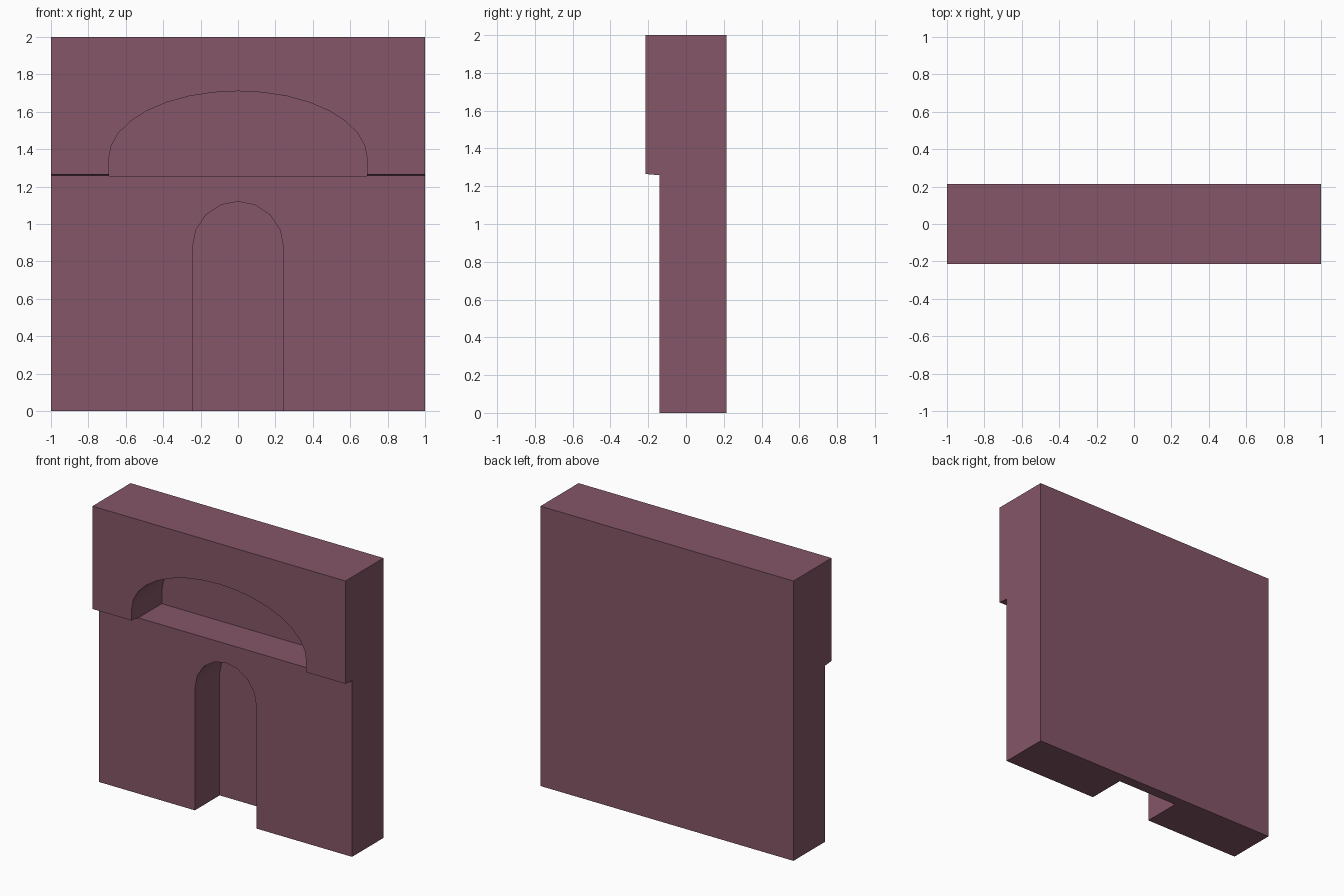
import bpy, bmesh, math
from mathutils import Vector

if "Cube" in bpy.data.objects:
    bpy.data.objects.remove(bpy.data.objects["Cube"])


def extrude_profile(name, points, offset):
    """Closed solid from a planar 3D outline pushed along offset."""
    bm = bmesh.new()
    face = bm.faces.new([bm.verts.new(p) for p in points])
    new = bmesh.ops.extrude_face_region(bm, geom=[face])["geom"]
    bmesh.ops.translate(bm, vec=Vector(offset),
                        verts=[v for v in new if isinstance(v, bmesh.types.BMVert)])
    bmesh.ops.recalc_face_normals(bm, faces=bm.faces)
    mesh = bpy.data.meshes.new(name)
    bm.to_mesh(mesh)
    bm.free()
    obj = bpy.data.objects.new(name, mesh)
    bpy.context.collection.objects.link(obj)
    return obj


def arch_cutter(name, half_width, bottom, spring, rise, segments, back):
    """Arched block reaching from in front of the wall to y = back."""
    pts = [(-half_width, -0.4, bottom), (half_width, -0.4, bottom)]
    for i in range(segments + 1):
        a = math.pi * i / segments
        pts.append((half_width * math.cos(a), -0.4, spring + rise * math.sin(a)))
    return extrude_profile(name, pts, (0, back + 0.4, 0))


# Wall slab with overhanging upper section
side = [(-0.14, 0), (0.215, 0), (0.215, 2), (-0.215, 2), (-0.215, 1.265), (-0.14, 1.258)]
wall = extrude_profile("wall", [(-1, y, z) for y, z in side], (2, 0, 0))

# Doorway niche and wide arched niche above it
cutters = [
    arch_cutter("doorway_cutter", 0.243, -0.2, 0.875, 0.245, 8, 0.14),
    arch_cutter("upper_niche_cutter", 0.69, 1.256, 1.35, 0.36, 16, 0.125),
]
bpy.context.view_layer.objects.active = wall
wall.select_set(True)
for cutter in cutters:
    cutter.hide_render = True
    mod = wall.modifiers.new(cutter.name, "BOOLEAN")
    mod.operation = "DIFFERENCE"
    mod.solver = "EXACT"
    mod.object = cutter
    bpy.ops.object.modifier_apply(modifier=mod.name)
    bpy.data.objects.remove(cutter)

bpy.ops.object.shade_smooth_by_angle(angle=math.radians(30))

# Mauve plaster
mat = bpy.data.materials.new("mauve_plaster")
mat.diffuse_color = (0.235, 0.093, 0.138, 1)
mat.use_nodes = True
mat.node_tree.nodes["Principled BSDF"].inputs["Base Color"].default_value = mat.diffuse_color
wall.data.materials.clear()
wall.data.materials.append(mat)
